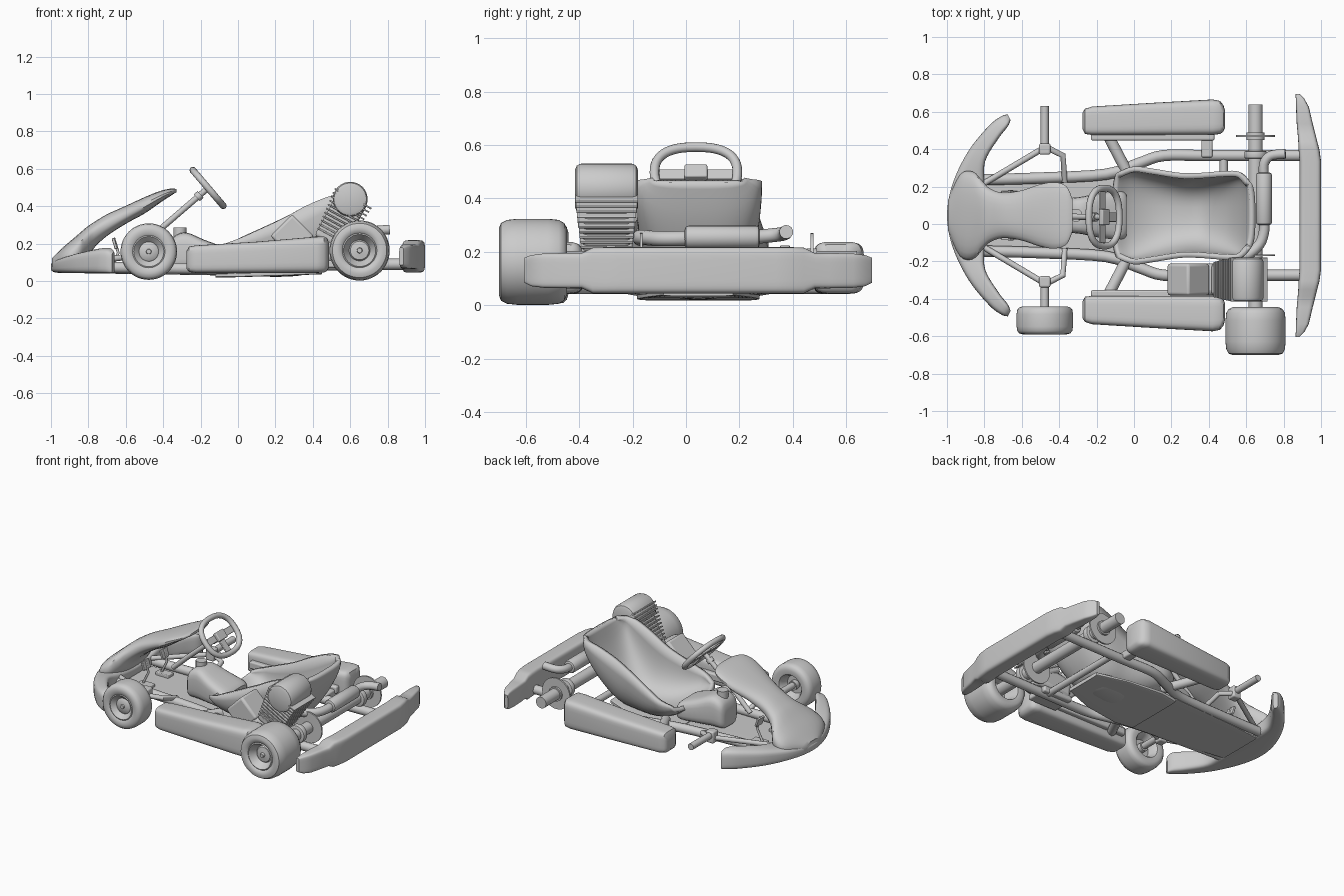
import bpy, bmesh, math
from mathutils import Vector

if "Cube" in bpy.data.objects:
    bpy.data.objects.remove(bpy.data.objects["Cube"])

CY = 0.046  # centre line of the kart across its width


def finish(ob, angle=40):
    bpy.ops.object.select_all(action='DESELECT')
    ob.select_set(True)
    bpy.context.view_layer.objects.active = ob
    if ob.type == 'CURVE':
        bpy.ops.object.convert(target='MESH')
        ob = bpy.context.view_layer.objects.active
    bpy.ops.object.shade_smooth_by_angle(angle=math.radians(angle))
    return ob


def mesh_obj(name, verts, faces):
    me = bpy.data.meshes.new(name)
    me.from_pydata(verts, [], faces)
    bm = bmesh.new()
    bm.from_mesh(me)
    bmesh.ops.remove_doubles(bm, verts=bm.verts, dist=1e-5)
    bmesh.ops.recalc_face_normals(bm, faces=bm.faces)
    bm.to_mesh(me)
    bm.free()
    ob = bpy.data.objects.new(name, me)
    bpy.context.collection.objects.link(ob)
    return ob


def spline(rows, steps):
    """Catmull-Rom resampling of equal-length number rows"""
    if steps < 2:
        return rows
    out, n = [], len(rows)
    for i in range(n - 1):
        p0, p1, p2, p3 = rows[max(i - 1, 0)], rows[i], rows[i + 1], rows[min(i + 2, n - 1)]
        for k in range(steps):
            t = k / steps
            out.append([b + 0.5 * t * (c - a + t * (2*a - 5*b + 4*c - d + t * (3*(b - c) + d - a)))
                        for a, b, c, d in zip(p0, p1, p2, p3)])
    return out + [rows[-1]]


def loft(name, rows, steps=1, n=4, seg=24, lean=0.0):
    """rows: (ax, ay, bx, by, z0, z1), a rounded section spanning a to b and z0 to z1"""
    verts, faces = [], []
    rows = spline(rows, steps)
    for ax, ay, bx, by, z0, z1 in rows:
        for k in range(seg):
            t = 2 * math.pi * (k + 0.5) / seg
            c, s = math.cos(t), math.sin(t)
            u = 0.5 + 0.5 * math.copysign(abs(c) ** (2 / n), c)
            v = 0.5 + 0.5 * math.copysign(abs(s) ** (2 / n), s)
            z = z0 + (z1 - z0) * v * (1 - lean * (1 - u))
            verts.append((ax + (bx - ax) * u, ay + (by - ay) * u, z))
    for i in range(len(rows) - 1):
        for k in range(seg):
            j = (k + 1) % seg
            faces.append((i*seg + k, i*seg + j, (i+1)*seg + j, (i+1)*seg + k))
    faces += [tuple(range(seg)), tuple(range(len(verts) - seg, len(verts)))]
    return finish(mesh_obj(name, verts, faces))


def along_x(name, rows, **kw):
    """rows: (x, half width, z0, z1) about the centre line"""
    return loft(name, [(x, CY - w, x, CY + w, a, b) for x, w, a, b in rows], **kw)


def tube(name, pts, r, steps=1, cyclic=False):
    cu = bpy.data.curves.new(name, 'CURVE')
    cu.dimensions = '3D'
    cu.bevel_depth, cu.bevel_resolution, cu.use_fill_caps = r, 4, True
    pts = spline(pts, steps)
    sp = cu.splines.new('POLY')
    sp.points.add(len(pts) - 1)
    for p, q in zip(sp.points, pts):
        p.co = (*q, 1)
    sp.use_cyclic_u = cyclic
    ob = bpy.data.objects.new(name, cu)
    bpy.context.collection.objects.link(ob)
    return finish(ob)


def box(name, loc, size, rot=0.0, bevel=0.01):
    bpy.ops.mesh.primitive_cube_add(size=1, location=loc, rotation=(0, rot, 0))
    ob = bpy.context.object
    ob.name, ob.scale = name, size
    bpy.ops.object.transform_apply(location=False, rotation=False, scale=True)
    if bevel:
        m = ob.modifiers.new('bevel', 'BEVEL')
        m.width, m.segments = bevel, 3
    return finish(ob)


def lathe(name, prof, x, z, seg=48):
    """prof: (radius, y) turned about an axis parallel to y"""
    verts, faces = [], []
    for r, y in prof:
        for k in range(seg):
            t = 2 * math.pi * k / seg
            verts.append((x + r * math.cos(t), y, z + r * math.sin(t)))
    for i in range(len(prof) - 1):
        for k in range(seg):
            j = (k + 1) % seg
            faces.append((i*seg + k, i*seg + j, (i+1)*seg + j, (i+1)*seg + k))
    return finish(mesh_obj(name, verts, faces))


def disc(name, x, y0, y1, z, r, b=0.0):
    return lathe(name, [(1e-6, y0), (r - b, y0), (r - .3*b, y0 + .3*b), (r, y0 + b), (r, y1 - b),
                        (r - .3*b, y1 - .3*b), (r - b, y1), (1e-6, y1)], x, z)


# wheels (fitted on the near side only)
WHEEL = [(1e-6, .9), (.012, .9), (.014, .84), (.046, .82), (.052, .78), (.066, .88), (.08, .97), (.086, .95),
         (.092, .98), (.115, 1), (.135, .97), (.146, .88), (.15, .72), (.15, .28), (.146, .12), (.135, .04),
         (.115, 0), (.085, .03), (.072, .15), (.06, .42), (.03, .42), (.03, .2), (1e-6, .2)]
for name, x, z, R, y0, y1 in [('front_wheel', -.477, .157, .151, -.44, -.59),
                              ('rear_wheel', .65, .163, .161, -.445, -.7)]:
    lathe(name, [(r * R / .15, y0 + (y1 - y0) * t) for r, t in WHEEL], x, z)

# rear axle, brake disc, sprocket, bearings
disc('rear_axle', .65, -.6, .64, .165, .038)
disc('brake_disc', .65, .466, .477, .165, .105)
disc('brake_hub', .65, .45, .49, .165, .048)
disc('sprocket', .65, -.172, -.162, .165, .105)
for y in (.37, -.28):
    disc('axle_bearing', .65, y - .02, y + .02, .165, .06, .008)

# rear bumper
half = [(0, .885, 1.0, .045, .218), (.29, .885, 1.0, .045, .218), (.35, .88, .992, .045, .218),
        (.395, .878, .98, .045, .216), (.435, .875, .97, .064, .196), (.49, .87, .956, .064, .196),
        (.58, .866, .935, .066, .194), (.625, .865, .91, .072, .188), (.65, .862, .885, .085, .178)]
rows = [(a, CY - y, b, CY - y, z0, z1) for y, a, b, z0, z1 in half[:0:-1]]
rows += [(a, CY + y, b, CY + y, z0, z1) for y, a, b, z0, z1 in half]
loft('rear_bumper', rows, n=6, seg=32)

# nose crescent and fairing that flows into it
half = [(-1.0, 0, -.8, 0, .12), (-.97, .17, -.8, .16, .135), (-.885, .345, -.795, .29, .16),
        (-.775, .48, -.725, .41, .18), (-.71, .53, -.675, .475, .182), (-.675, .54, -.66, .51, .16)]
rows = [(ax, CY - ay, bx, CY - by, .042, z) for ax, ay, bx, by, z in half[:0:-1]]
rows += [(ax, CY + ay, bx, CY + by, .042, z) for ax, ay, bx, by, z in half]
loft('nose_bumper', rows, steps=5, n=4, lean=.15)
along_x('nose_fairing', [(-.995, .08, .06, .122), (-.93, .22, .05, .185), (-.86, .235, .06, .245),
                         (-.81, .185, .11, .288), (-.77, .145, .175, .315), (-.7, .122, .24, .357),
                         (-.6, .135, .305, .402), (-.5, .168, .36, .448), (-.42, .178, .415, .48),
                         (-.36, .155, .455, .494), (-.33, .09, .474, .492)], steps=4, n=2.5)

# parts repeated on both sides
for s in (1, -1):
    def Y(o):
        return CY + s * o
    # side pods
    loft('side_pod', [(x, Y(a), x, Y(b), z0, z1) for x, a, b, z0, z1 in
                      [(-.275, .46, .55, .065, .16), (-.262, .435, .57, .048, .184),
                       (-.225, .43, .582, .043, .19), (.1, .43, .602, .043, .21), (.42, .43, .62, .043, .237),
                       (.46, .435, .612, .045, .238), (.478, .448, .59, .055, .228), (.487, .47, .56, .075, .2)]],
         n=5, seg=32)
    box('pod_rail', (.1, Y(.42), .12), (.66, .04, .05))
    tube('pod_bracket', [(-.14, Y(.43), .1), (-.02, Y(.2), .08)], .03)
    box('pod_mount', (.39, Y(.37), .1), (.06, .12, .05))
    # frame rails
    tube('frame_rail', [(-.85, Y(.19), .075), (-.5, Y(.2), .07), (-.15, Y(.22), .065), (.03, Y(.28), .075),
                        (.16, Y(.32), .085), (.4, Y(.32), .085), (.9, Y(.32), .09)], .03, steps=4)
    # front suspension arms, knuckle, spindle, tie rods
    tube('front_arm', [(-.5, Y(.35), .14), (-.82, Y(.16), .1)], .016)
    tube('rear_arm', [(-.46, Y(.36), .14), (-.38, Y(.32), .13), (-.37, Y(.18), .08)], .016)
    box('steering_knuckle', (-.477, Y(.355), .15), (.06, .06, .08))
    tube('spindle', [(-.477, Y(.35), .16), (-.477, Y(.585), .16)], .022)
    # pedals
    tube('pedal', [(-.68, Y(.1), .07), (-.64, Y(.1), .15), (-.665, Y(.1), .23)], .008)
    box('pedal_pad', (-.66, Y(.1), .2), (.015, .07, .06), rot=-.3, bevel=.004)
    box('pedal_base', (-.66, Y(.1), .06), (.1, .06, .025), bevel=.005)

# rear cross tube, floor tray
tube('rear_cross_tube', [(.48, CY - .32, .085), (.48, CY + .32, .085)], .022)
along_x('floor_tray', [(-.82, .16, .04, .055), (-.6, .19, .038, .052), (-.12, .225, .03, .045)], n=10)
along_x('seat_tray', [(-.12, .21, .018, .05), (0, .23, .02, .045), (.25, .2, .028, .045),
                      (.45, .13, .036, .06)], n=10)

# fuel tank with cap
along_x('fuel_tank', [(-.37, .06, .06, .17), (-.35, .09, .05, .23), (-.28, .1, .05, .26), (-.18, .12, .05, .22),
                      (-.07, .13, .05, .18), (-.04, .11, .06, .16)], steps=3, n=4)
tube('fuel_cap', [(-.31, CY, .23), (-.31, CY, .285)], .035)

# seat shell
SEAT = [(-.11, .15, -.08, .19, .215), (-.03, .09, 0, .225, .247), (.1, .045, .1, .27, .235),
        (.25, .038, .25, .34, .212), (.38, .06, .36, .4, .213), (.5, .17, .48, .45, .222),
        (.585, .32, .56, .467, .218), (.635, .465, .605, .467, .165)]
rows, nv = spline(SEAT, 4), 25
verts = []
for cx, cz, rx, rz, w in rows:
    for k in range(nv):
        t = math.pi * (k / (nv - 1) - .5)
        m = 1 - max(math.cos(t), 0) ** .7
        verts.append((cx + (rx - cx) * m, CY + w * math.copysign(abs(math.sin(t)) ** .75, t), cz + (rz - cz) * m))
faces = [(i*nv + k, i*nv + k + 1, (i+1)*nv + k + 1, (i+1)*nv + k)
         for i in range(len(rows) - 1) for k in range(nv - 1)]
seat = mesh_obj('seat', verts, faces)
m = seat.modifiers.new('thickness', 'SOLIDIFY')
m.thickness, m.offset = .03, 0
finish(seat)

# steering wheel, spokes, hub and column
SC = Vector((-.16, .037, .497))
U, N = Vector((-.65, 0, .76)), Vector((.76, 0, .65))
ring = []
for k in range(48):
    t = 2 * math.pi * k / 48
    c, s = math.cos(t), math.sin(t)
    p = SC + U * (.125 * math.copysign(abs(s) ** .8, s))
    p.y += .155 * math.copysign(abs(c) ** .8, c)
    ring.append(tuple(p))
tube('steering_rim', ring, .018, cyclic=True)
tilt = math.atan2(.76, .65)
low = SC - N * .012
box('steering_spoke_across', low, (.045, .3, .012), rot=tilt, bevel=.004)
box('steering_spoke_down', low - U * .05, (.14, .05, .012), rot=tilt, bevel=.004)
box('steering_hub', SC, (.06, .085, .03), rot=tilt, bevel=.006)
tube('steering_column', [tuple(SC), (-.4, .04, .29), (-.52, .045, .18)], .016)
tube('column_collar', [(-.2, .037, .463), (-.22, .037, .445)], .024)

# engine: crankcase, airbox, cooling fins, cylinder head
EY, lean = -.297, .5
box('crankcase', (.45, EY, .17), (.26, .17, .15), rot=-.15, bevel=.03)
box('engine_mount', (.43, EY, .09), (.22, .16, .04))
box('airbox', (.29, EY, .24), (.165, .17, .165), rot=math.pi / 4, bevel=.015)
box('cylinder_core', (.55, EY, .325), (.17, .18, .28), rot=lean, bevel=.02)
for i in range(11):
    f = i / 10
    box('cooling_fin', (.505 + .11 * f, EY, .24 + .2 * f), (.18 + .045 * f, .19 + .045 * f, .009), rot=lean, bevel=.003)
disc('cylinder_head', .6, -.415, -.18, .437, .093, .022)

# exhaust pipe and silencer
tube('exhaust_pipe', [(.54, -.17, .25), (.6, -.17, .255), (.67, -.11, .25), (.695, -.04, .25), (.695, .02, .252)], .028, steps=4)
disc('silencer', .695, -.005, .275, .255, .043, .014)
tube('tail_pipe', [(.695, .25, .255), (.695, .32, .262), (.73, .365, .268), (.81, .375, .275)], .026, steps=4)
